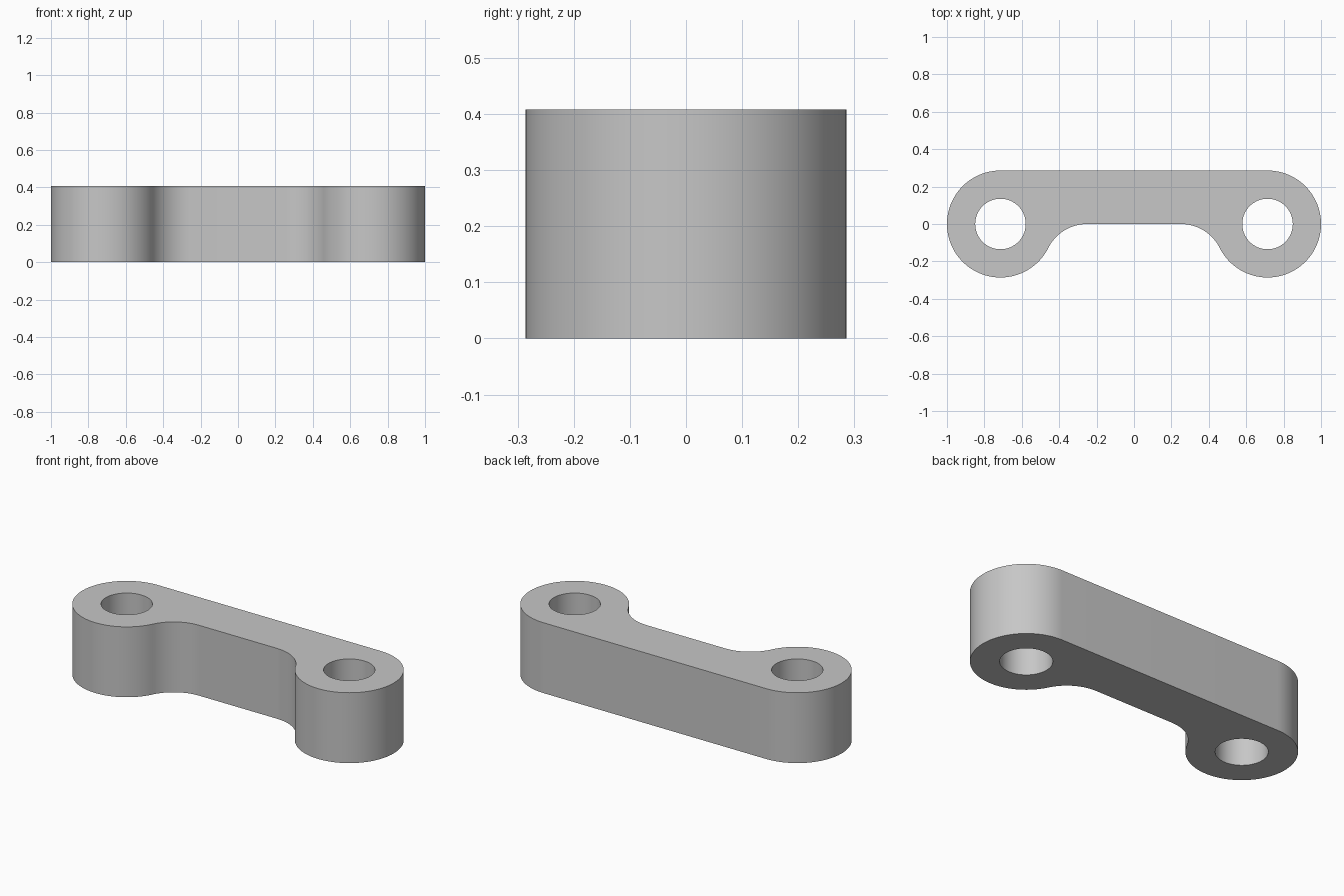
import bpy, bmesh
from math import cos, sin, pi, sqrt, atan2, radians

cube = bpy.data.objects.get("Cube")
if cube:
    bpy.data.objects.remove(cube, do_unlink=True)

LUG_R = 0.286               # rounded end radius
LUG_X = 1 - LUG_R           # hole centre
HOLE_R = 0.135
FILLET_R = 0.233            # blend between the bar and each end
HEIGHT = 0.408


def arc(cx, cy, r, start, end, steps):
    angles = [start + (end - start) * i / steps for i in range(steps + 1)]
    return [(cx + r * cos(a), cy + r * sin(a)) for a in angles]


def add_loop(bm, points):
    verts = [bm.verts.new((x, y, 0)) for x, y in points]
    for a, b in zip(verts, verts[1:] + verts[:1]):
        bm.edges.new((a, b))


# Half outline: inner fillet, then the rounded end up to the straight back
reach = sqrt((LUG_R + FILLET_R) ** 2 - FILLET_R ** 2)
tilt = atan2(FILLET_R, reach)
half = arc(LUG_X - reach, -FILLET_R, FILLET_R, pi / 2, tilt, 20)
half += arc(LUG_X, 0, LUG_R, pi + tilt, 2.5 * pi, 64)[1:]
outline = half + [(-x, y) for x, y in reversed(half)]

# Flat plate with two holes, extruded to full height
bm = bmesh.new()
add_loop(bm, outline)
for side in (-1, 1):
    add_loop(bm, arc(side * LUG_X, 0, HOLE_R, 0, 2 * pi, 64)[:-1])
bmesh.ops.triangle_fill(bm, edges=bm.edges[:], use_beauty=True, normal=(0, 0, 1))
extruded = bmesh.ops.extrude_face_region(bm, geom=bm.faces[:], use_keep_orig=True)
top = [v for v in extruded["geom"] if isinstance(v, bmesh.types.BMVert)]
bmesh.ops.translate(bm, verts=top, vec=(0, 0, HEIGHT))
bmesh.ops.recalc_face_normals(bm, faces=bm.faces[:])

mesh = bpy.data.meshes.new("link_bracket")
bm.to_mesh(mesh)
bm.free()
link = bpy.data.objects.new("link_bracket", mesh)
bpy.context.collection.objects.link(link)

# Plain grey finish
grey = bpy.data.materials.new("plain_grey")
grey.use_nodes = True
colour = (0.57, 0.57, 0.57, 1)
grey.diffuse_color = colour
grey.node_tree.nodes["Principled BSDF"].inputs["Base Color"].default_value = colour
mesh.materials.append(grey)

# Smooth curved walls with sharp rims
bpy.ops.object.select_all(action="DESELECT")
link.select_set(True)
bpy.context.view_layer.objects.active = link
bpy.ops.object.shade_smooth_by_angle(angle=radians(30))
